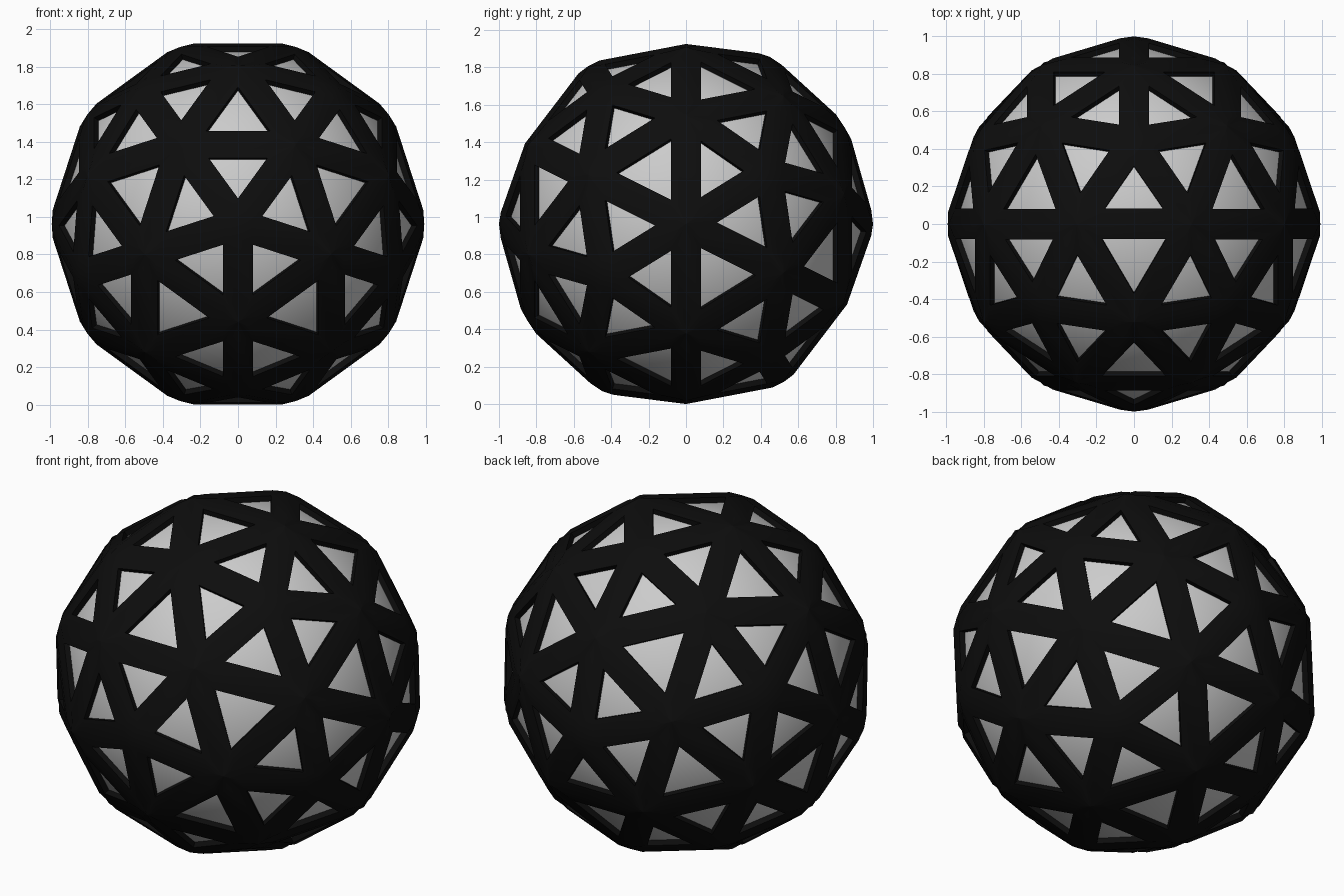
import bpy, bmesh, math
from mathutils import Vector

if "Cube" in bpy.data.objects:
    bpy.data.objects.remove(bpy.data.objects["Cube"])

RIM = 1.012        # radius of the strut ridge lattice
W = 0.082          # half width of a strut
DEPTH = 0.031      # how far the panels sit below the struts
CUT = 0.08         # where the rounding of each hub starts along an edge
CENTRE = Vector((0, 0, 0.9625))


def geodesic(radius):
    """80-face sphere with a five-way hub facing the front."""
    bm = bmesh.new()
    bmesh.ops.create_icosphere(bm, subdivisions=2, radius=radius)
    for v in bm.verts:
        x, y, z = v.co
        v.co = (y, z, x)
    bm.normal_update()
    return bm


def finish(bm, name, colour=None):
    me = bpy.data.meshes.new(name)
    bm.to_mesh(me)
    bm.free()
    ob = bpy.data.objects.new(name, me)
    ob.location = CENTRE
    bpy.context.collection.objects.link(ob)
    if colour:
        mat = bpy.data.materials.new(name + "_colour")
        mat.diffuse_color = colour
        mat.use_nodes = True
        mat.node_tree.nodes["Principled BSDF"].inputs["Base Color"].default_value = mat.diffuse_color
        me.materials.append(mat)
    return ob


# Grey panels: one closed, smooth shaded inner shell
panels = finish(geodesic(RIM - DEPTH / 0.937), "panels")
for p in panels.data.polygons:
    p.use_smooth = True

# Black strut frame: each face becomes a bordered triangle with a hole
src = geodesic(RIM)
frame = bmesh.new()


def poly(*pts):
    frame.faces.new([frame.verts.new(p) for p in pts])


for f in src.faces:
    vs = list(f.verts)
    n = f.normal.copy()
    hubs, nexts, prevs, inner = [], [], [], []
    for i, v in enumerate(vs):
        a = (vs[(i + 1) % 3].co - v.co).normalized()
        b = (vs[i - 1].co - v.co).normalized()
        hubs.append(v.co.normalized() * (1.0 if len(v.link_edges) == 5 else 0.993))
        nexts.append(v.co + a * CUT)
        prevs.append(v.co + b * CUT)
        inner.append(v.co + (a + b).normalized() * W / math.sin(a.angle(b) / 2))
    for i in range(3):
        j = (i + 1) % 3
        drop = n * (DEPTH + 0.012)
        # hub corner, strut side, hole wall
        poly(hubs[i], nexts[i], inner[i])
        poly(hubs[i], inner[i], prevs[i])
        poly(nexts[i], prevs[j], inner[j], inner[i])
        poly(inner[i], inner[j], inner[j] - drop, inner[i] - drop)
src.free()
bmesh.ops.remove_doubles(frame, verts=frame.verts[:], dist=1e-4)
struts = finish(frame, "strut_frame", (0.004, 0.004, 0.004, 1))

bpy.context.view_layer.objects.active = struts
struts.select_set(True)
bpy.ops.object.shade_smooth_by_angle(angle=math.radians(35))
